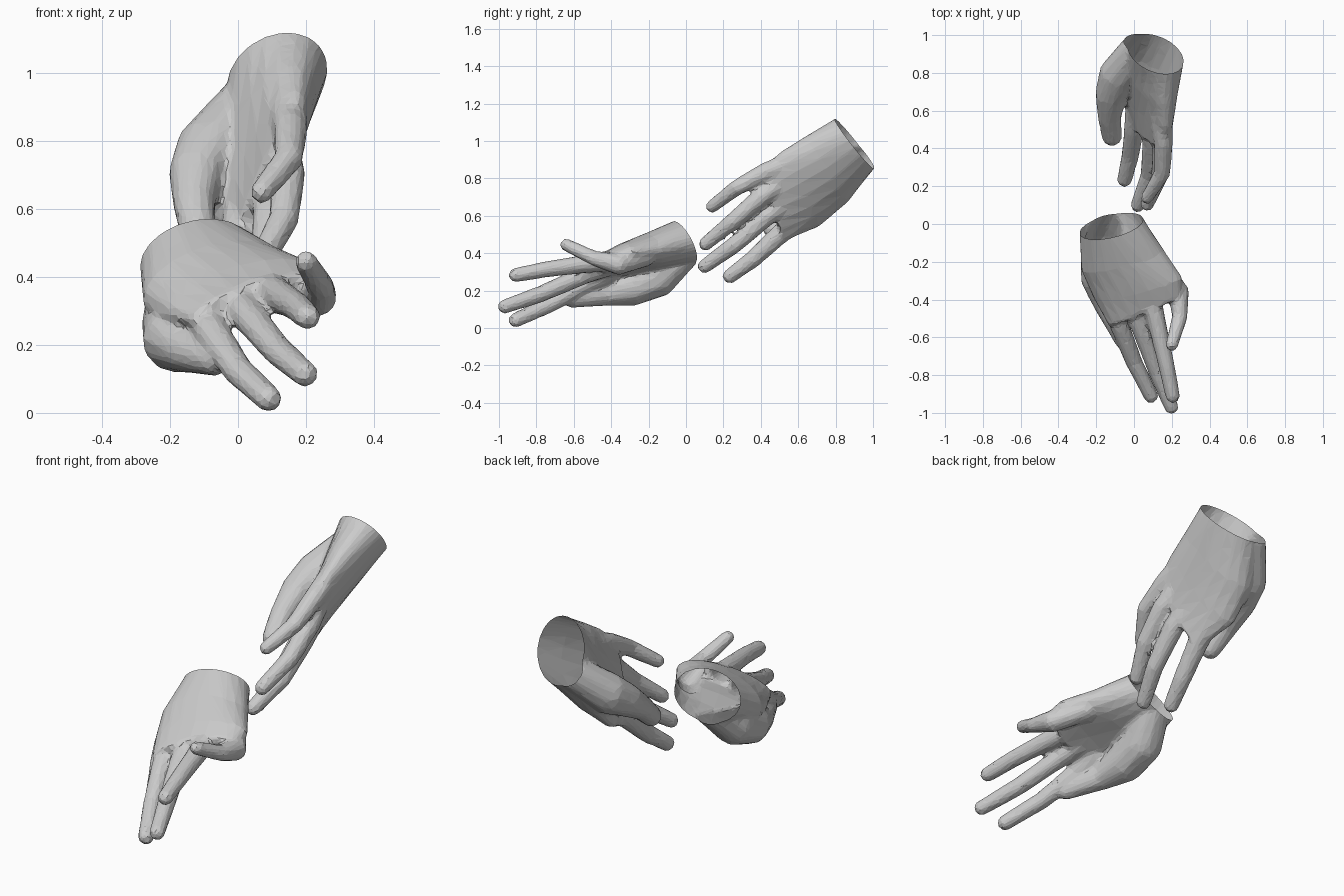
import bpy, bmesh, math
from mathutils import Vector as V

if "Cube" in bpy.data.objects:
    bpy.data.objects.remove(bpy.data.objects["Cube"])


def digit(bm, pts, steps=11):
    """Finger or thumb: overlapping balls swept along a path of (x, y, z, radius)."""
    for a, b in zip(pts, pts[1:]):
        for i in range(steps + 1):
            p = V(a).lerp(V(b), i / steps)
            ball = bmesh.ops.create_icosphere(bm, subdivisions=2, radius=p[3])["verts"]
            bmesh.ops.translate(bm, verts=ball, vec=p[:3])


def palm(bm, sections, side, n=20):
    """Loft; each section: centre, half-width vector (thumb to little finger), axis, back and palm thickness, hollow."""
    rings = []
    for c, w, axis, back, front, hollow in sections:
        c, w = V(c), V(w)
        up = w.cross(V(axis)).normalized() * side
        ring = []
        for i in range(n):
            a = 2 * math.pi * i / n
            s = math.sin(a)
            h = s * back if s > 0 else s * front * (1 - hollow * s ** 4)
            ring.append(bm.verts.new(c + w * math.cos(a) + up * h))
        rings.append(ring)
    faces = [bm.faces.new(rings[0]), bm.faces.new(rings[-1][::-1])]
    for r, q in zip(rings, rings[1:]):
        for i in range(n):
            j = (i + 1) % n
            faces.append(bm.faces.new((r[j], r[i], q[i], q[j])))
    bmesh.ops.recalc_face_normals(bm, faces=faces)


def hand(name, sections, side, digits, cut, normal):
    bm = bmesh.new()
    palm(bm, sections, side)
    for d in digits:
        digit(bm, d)
    me = bpy.data.meshes.new(name)
    bm.to_mesh(me)
    ob = bpy.data.objects.new(name, me)
    bpy.context.collection.objects.link(ob)
    # fuse the parts to one skin, then facet it
    m = ob.modifiers.new("fuse", 'REMESH')
    m.mode, m.voxel_size = 'VOXEL', 0.011
    m = ob.modifiers.new("soften", 'SMOOTH')
    m.factor, m.iterations = 0.5, 8
    m = ob.modifiers.new("facet", 'DECIMATE')
    m.ratio = 0.085
    dg = bpy.context.evaluated_depsgraph_get()
    out = bpy.data.meshes.new_from_object(ob.evaluated_get(dg))
    ob.modifiers.clear()
    ob.data = out
    # slice the wrist open
    bm = bmesh.new()
    bm.from_mesh(out)
    bmesh.ops.bisect_plane(bm, geom=bm.verts[:] + bm.edges[:] + bm.faces[:],
                           plane_co=cut, plane_no=normal, clear_outer=True)
    for f in bm.faces:
        f.smooth = False
    bm.to_mesh(out)


# lower hand: back facing up, thumb tucked below, little finger raised
nA = V((-.25, .85, .47)).normalized()
cA = V((-.12, -.01, .455))
hand("lower_hand", [
    (cA + nA * .08, (.165, .035, .03), -nA, .13, .125, 0),
    (cA, (.168, .035, .03), -nA, .13, .125, 0),
    ((-.06, -.19, .375), (.22, .05, .055), (.2, -.9, -.3), .13, .09, .3),
    ((.02, -.335, .345), (.235, .055, .06), (.2, -.9, -.3), .1, .06, .35),
    ((.06, -.46, .325), (.195, .08, .06), (.2, -.9, -.25), .062, .05, .15),
], -1, [
    [(-.1, -.42, .29, .058), (-.075, -.54, .235, .053), (.0, -.73, .125, .046), (.09, -.91, .042, .041)],
    [(-.02, -.38, .345, .058), (.03, -.54, .285, .051), (.12, -.78, .18, .046), (.197, -.968, .115, .04)],
    [(.08, -.36, .365, .058), (.12, -.52, .345, .051), (.17, -.74, .315, .045), (.205, -.91, .283, .04)],
    [(.13, -.22, .385, .06), (.235, -.36, .34, .058), (.243, -.49, .372, .042), (.2, -.64, .445, .035)],
    [(-.14, -.02, .39, .09), (-.18, -.15, .27, .108), (-.182, -.28, .22, .103),
     (-.15, -.42, .185, .068), (-.1, -.53, .165, .054), (-.065, -.615, .15, .042)],
], cA, nA)

# upper hand: palm facing up and left, reaching down to the lower wrist
nB = V((.1, .8, .6)).normalized()
cB = V((.115, .9, .985))
hand("upper_hand", [
    (cB + nB * .08, (.095, -.1, .12), -nB, .135, .135, 0),
    (cB, (.095, -.1, .12), -nB, .135, .135, 0),
    ((.07, .75, .85), (.12, -.11, .17), -nB, .125, .1, .2),
    ((.06, .61, .745), (.12, -.1, .2), -nB, .1, .07, .35),
    ((.085, .46, .655), (.082, -.06, .195), -nB, .06, .05, .15),
], 1, [
    [(.01, .62, .59, .058), (0, .5, .5, .055), (-.02, .36, .37, .048), (-.05, .235, .277, .041)],
    [(.08, .56, .69, .058), (.095, .43, .595, .053), (.08, .26, .445, .047), (.02, .1, .33, .04)],
    [(.12, .54, .8, .058), (.148, .4, .7, .053), (.135, .25, .57, .046), (.07, .105, .45, .039)],
    [(.145, .6, .9, .06), (.155, .43, .835, .053), (.15, .27, .75, .044), (.07, .14, .65, .036)],
    [(.02, .93, .9, .09), (-.08, .79, .77, .107), (-.12, .69, .705, .087),
     (-.13, .57, .62, .064), (-.117, .465, .53, .055)],
], cB, nB)
